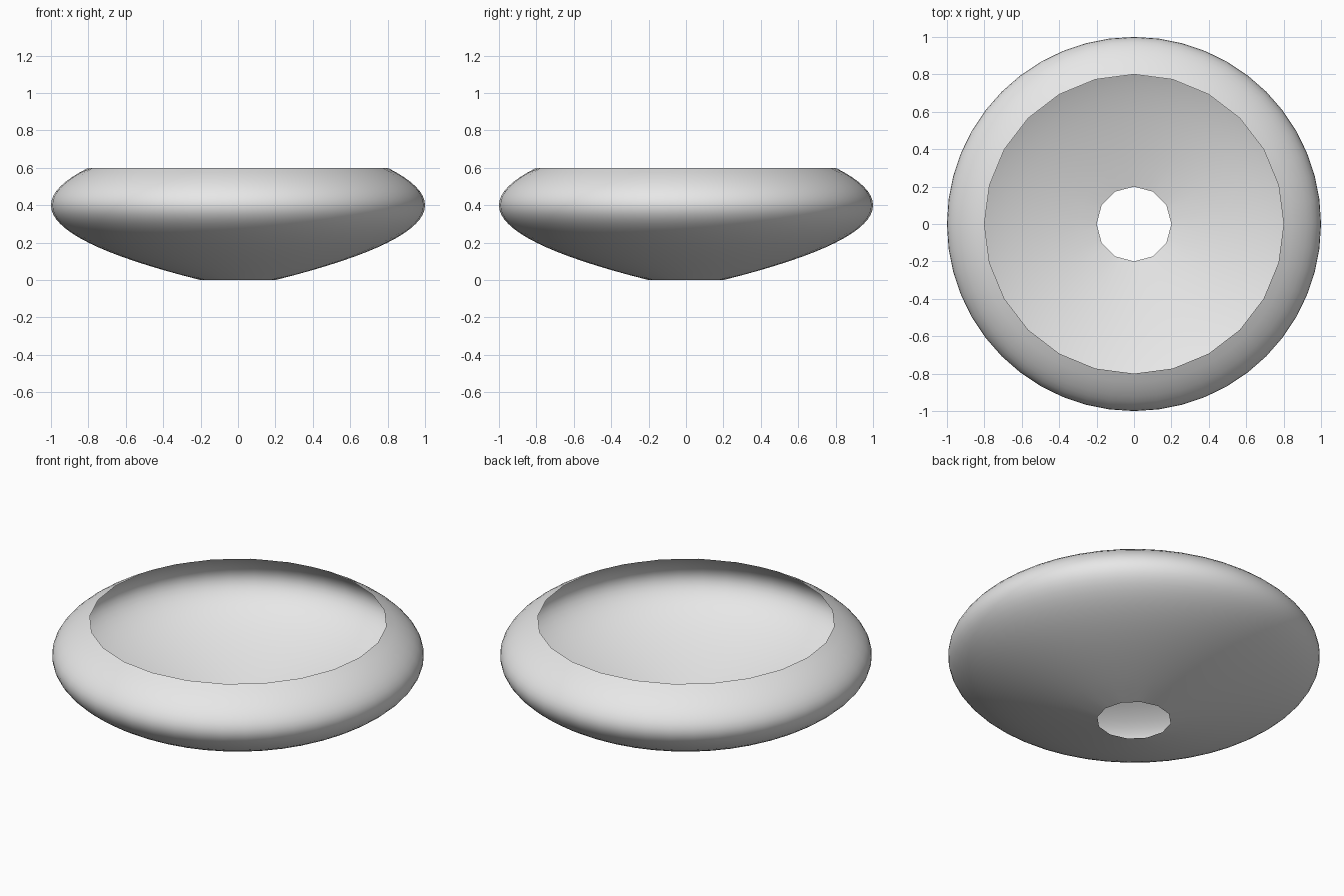
import bpy
import bmesh
from math import cos, sin, pi, tau

cube = bpy.data.objects.get("Cube")
if cube:
    bpy.data.objects.remove(cube, do_unlink=True)

SIDES = 48
STEPS = 24

# Profile: one curved sweep from the base hole out to the belly and in to the rim
START, PULL, END = (0.2, 0.0), (1.4, 0.3), (0.8, 0.6)


def profile(t):
    return [(1 - t) ** 2 * a + 2 * t * (1 - t) * b + t * t * c
            for a, b, c in zip(START, PULL, END)]


def polygon_radius(radius, angle, corners):
    """Distance to the edge of a regular polygon at an angle."""
    half = pi / corners
    return radius * cos(half) / cos(angle % (2 * half) - half)


# Open bowl shell, with a coarser outline at the hole and at the rim
bm = bmesh.new()
rings = []
for i in range(STEPS + 1):
    radius, height = profile(i / STEPS)
    corners = {0: 12, STEPS: 24}.get(i, SIDES)
    ring = []
    for k in range(SIDES):
        angle = tau * k / SIDES
        r = polygon_radius(radius, angle, corners)
        ring.append(bm.verts.new((r * cos(angle), r * sin(angle), height)))
    rings.append(ring)

for low, high in zip(rings, rings[1:]):
    for k in range(SIDES):
        n = (k + 1) % SIDES
        face = bm.faces.new((low[k], low[n], high[n], high[k]))
        face.smooth = True

mesh = bpy.data.meshes.new("bowl_shell")
bm.to_mesh(mesh)
bm.free()
bowl = bpy.data.objects.new("bowl_shell", mesh)
bpy.context.collection.objects.link(bowl)

# Plain grey
grey = bpy.data.materials.new("light_grey")
grey.use_nodes = True
grey.diffuse_color = (0.8, 0.8, 0.8, 1)
grey.node_tree.nodes["Principled BSDF"].inputs["Base Color"].default_value = (0.8, 0.8, 0.8, 1)
mesh.materials.append(grey)
